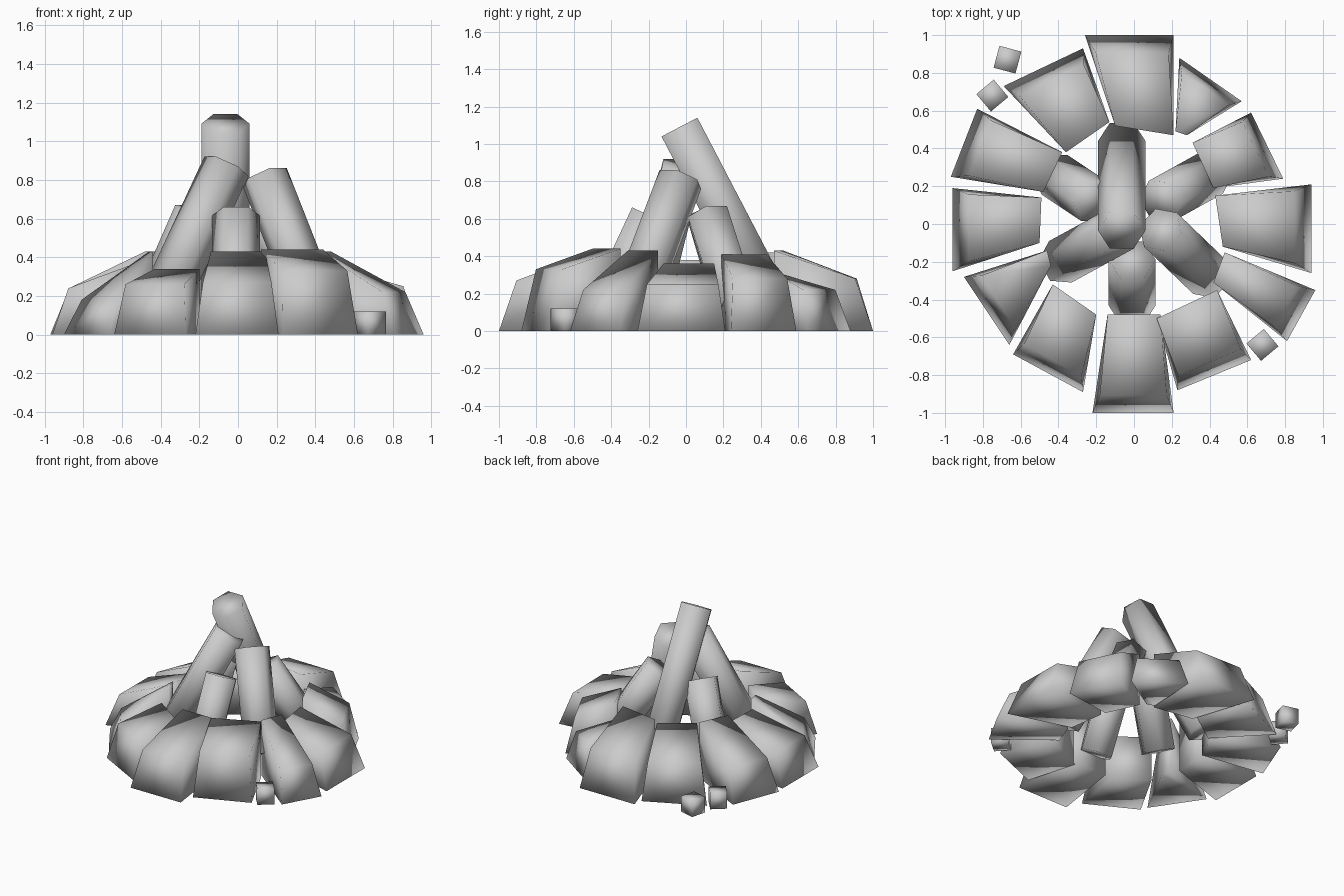
import bpy, bmesh, math
from mathutils import Vector

if "Cube" in bpy.data.objects:
    bpy.data.objects.remove(bpy.data.objects["Cube"])


def make(name, verts, faces):
    mesh = bpy.data.meshes.new(name)
    mesh.from_pydata(verts, [], faces)
    bm = bmesh.new()
    bm.from_mesh(mesh)
    bmesh.ops.recalc_face_normals(bm, faces=bm.faces)
    for f in bm.faces:
        f.smooth = True
    bm.to_mesh(mesh)
    bm.free()
    ob = bpy.data.objects.new(name, mesh)
    bpy.context.collection.objects.link(ob)
    return ob


# Ring stone: block with wide low outer end and narrow raised inner end
def stone(i, a, b, c, d, z_out, z_in):
    a, b, c, d = (Vector(p) for p in (a, b, c, d))   # outer a-b, inner c-d
    ta, tb = a.lerp(d, 0.18), b.lerp(c, 0.18)
    ta, tb = ta.lerp(tb, 0.06), tb.lerp(ta, 0.06)
    verts = [(*a, 0), (*b, 0), (*c, 0), (*d, 0),
             (*ta, z_out), (*tb, z_out), (*c, z_in), (*d, z_in)]
    faces = [(0, 1, 2, 3), (4, 5, 6, 7), (0, 1, 5, 4),
             (1, 2, 6, 5), (2, 3, 7, 6), (3, 0, 4, 7)]
    make(f"ring_stone_{i}", verts, faces)


stones = [
    ((.94, -.26), (.94, .21), (.43, .15), (.47, -.12), .25, .36),
    ((.79, .24), (.62, .59), (.31, .43), (.42, .19), .28, .41),
    ((.57, .65), (.24, .88), (.22, .49), (.28, .47), .22, .31),
    ((.21, 1.0), (-.26, 1.0), (-.10, .52), (.21, .47), .28, .43),
    ((-.27, .93), (-.69, .73), (-.36, .38), (-.13, .54), .28, .42),
    ((-.83, .61), (-.97, .25), (-.48, .17), (-.38, .38), .24, .43),
    ((-.96, .19), (-.96, -.25), (-.50, -.10), (-.49, .14), .24, .38),
    ((-.90, -.28), (-.66, -.64), (-.44, -.22), (-.46, -.14), .18, .43),
    ((-.64, -.69), (-.27, -.89), (-.20, -.48), (-.43, -.32), .26, .34),
    ((-.22, -1.0), (.21, -1.0), (.14, -.48), (-.14, -.48), .27, .43),
    ((.23, -.88), (.62, -.72), (.44, -.35), (.12, -.50), .33, .44),
    ((.81, -.62), (.96, -.35), (.48, -.15), (.42, -.31), .22, .43),
]
for i, s in enumerate(stones):
    stone(i + 1, *s)


# Leaning six-sided logs, end caps kept crisp
def log(name, base, top, r=0.125):
    base, top = Vector(base), Vector(top)
    axis = (top - base).normalized()
    u = axis.cross(Vector((0, 0, 1))).normalized()
    v = axis.cross(u)
    ring = [u * r * math.cos(k * math.pi / 3) + v * r * math.sin(k * math.pi / 3)
            for k in range(6)]
    verts = [base + p for p in ring] + [top + p for p in ring]
    faces = [(k, (k + 1) % 6, (k + 1) % 6 + 6, k + 6) for k in range(6)]
    faces += [tuple(range(6)), tuple(range(6, 12))]
    make(name, verts, faces)


log("back_log", (-.065, .44, .18), (-.065, -.035, 1.09))
log("front_log", (-.01, -.43, .10), (-.01, -.19, .615))
log("front_right_log", (.40, -.28, .15), (.14, -.03, .81))
log("front_left_log", (-.39, -.20, .16), (-.06, -.02, .87))
log("back_right_log", (.41, .27, .14), (.14, .12, .61))
log("back_left_log", (-.42, .26, .14), (-.21, .12, .62))

# Small pebbles outside the ring
for i, (x, y, rot) in enumerate([(.68, -.64, 40), (-.67, .87, -15), (-.75, .68, 40)]):
    h = 0.06 * math.sqrt(2)
    pts = [(x + h * math.cos(math.radians(rot + 45 + 90 * k)),
            y + h * math.sin(math.radians(rot + 45 + 90 * k))) for k in range(4)]
    verts = [(*p, 0) for p in pts] + [(*p, 0.12) for p in pts]
    faces = [(k, (k + 1) % 4, (k + 1) % 4 + 4, k + 4) for k in range(4)]
    make(f"pebble_{i + 1}", verts, faces + [(0, 1, 2, 3), (4, 5, 6, 7)])
